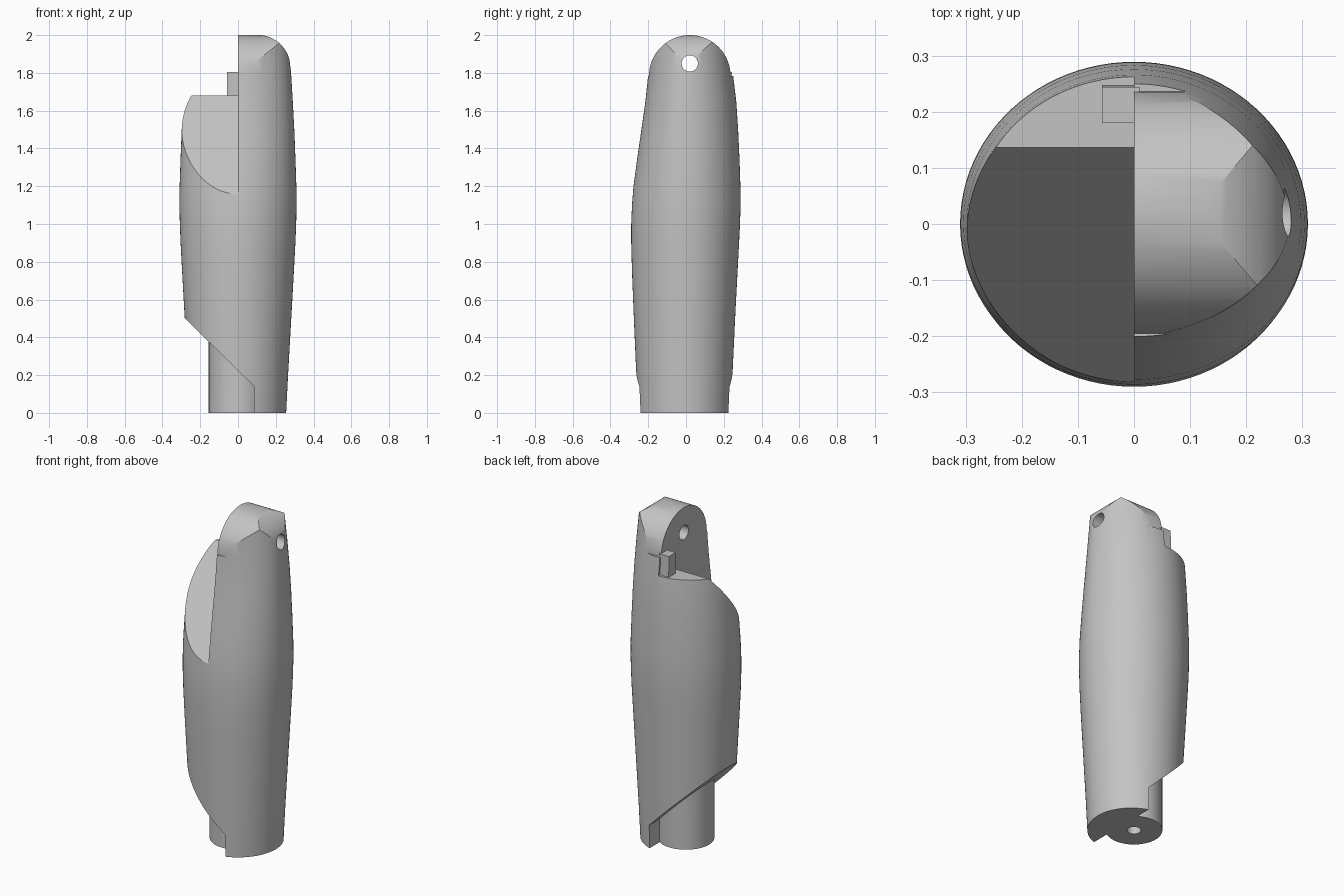
import bpy, bmesh
from math import sin, cos, pi, radians

if "Cube" in bpy.data.objects:
    bpy.data.objects.remove(bpy.data.objects["Cube"])

grey = bpy.data.materials.new("plain grey")
grey.use_nodes = True
grey.diffuse_color = (0.55, 0.55, 0.55, 1)
grey.node_tree.nodes["Principled BSDF"].inputs["Base Color"].default_value = (0.55, 0.55, 0.55, 1)


def loft(name, rings):
    """Closed solid through a list of equal-sized rings of points."""
    bm = bmesh.new()
    loops = [[bm.verts.new(p) for p in ring] for ring in rings]
    n = len(loops[0])
    for low, high in zip(loops, loops[1:]):
        for i in range(n):
            j = (i + 1) % n
            bm.faces.new((low[i], low[j], high[j], high[i]))
    bm.faces.new(loops[0][::-1])
    bm.faces.new(loops[-1])
    bmesh.ops.recalc_face_normals(bm, faces=bm.faces)
    mesh = bpy.data.meshes.new(name)
    bm.to_mesh(mesh)
    bm.free()
    mesh.materials.append(grey)
    ob = bpy.data.objects.new(name, mesh)
    bpy.context.collection.objects.link(ob)
    return ob


def prism_x(name, pts, x0, x1):
    return loft(name, [[(x, y, z) for y, z in pts] for x in (x0, x1)])


def prism_y(name, pts, y0, y1):
    return loft(name, [[(x, y, z) for x, z in pts] for y in (y0, y1)])


def circle(cu, cv, r, n=48):
    return [(cu + r * cos(2 * pi * i / n), cv + r * sin(2 * pi * i / n)) for i in range(n)]


def boolean(target, tool, operation):
    bpy.context.view_layer.objects.active = target
    mod = target.modifiers.new(operation, "BOOLEAN")
    mod.operation = operation
    mod.solver = "EXACT"
    mod.object = tool
    bpy.ops.object.modifier_apply(modifier=mod.name)
    bpy.data.objects.remove(tool)


# Swelling body: height, half width, front depth, back depth
sections = [
    (0.0, .255, .255, .238), (0.2, .265, .263, .246), (0.5, .282, .276, .26),
    (0.75, .296, .286, .273), (0.9, .304, .29, .281), (1.0, .308, .29, .286),
    (1.1, .31, .286, .289), (1.2, .309, .278, .288), (1.35, .304, .258, .283),
    (1.5, .298, .236, .276), (1.65, .29, .215, .266), (1.8, .281, .199, .248),
    (1.92, .272, .19, .232), (2.05, .262, .182, .215)]
steps = [2 * pi * i / 96 for i in range(96)]
body = loft("handle_body", [
    [(a * cos(t), (back if sin(t) > 0 else front) * sin(t), z) for t in steps]
    for z, a, front, back in sections])

# Side outline: sloping lower cut and rounded upper end
end_curve = [(.1 + .177 * cos(t), 1.83 + .172 * sin(t))
             for t in [pi / 2 * i / 20 for i in range(21)]]
outline = [(.085, -.1), (.5, -.1), (.5, 1.83)] + end_curve + [
    (-.5, 2.002), (-.5, .717), (.085, .14)]
boolean(body, prism_y("outline_tool", outline, -.6, .6), "INTERSECT")

# Arched crown running across the top
arch = [(.02 + .216 * cos(pi * i / 48), 1.784 + .216 * sin(pi * i / 48)) for i in range(49)]
crown = [(-.6, -.2), (.6, -.2), (.6, 1.784)] + arch + [(-.6, 1.784)]
boolean(body, prism_x("crown_tool", crown, -.6, .6), "INTERSECT")

# Half lap: sloping face, rear ledge and upright wall
lap = [(-.5, .885), (.136, 1.68), (.5, 1.68), (.5, 2.3), (-.5, 2.3)]
boolean(body, prism_x("lap_tool", lap, -.6, 0), "DIFFERENCE")

# Lower dowel joined to the body
dowel = loft("dowel", [[(x, y, z) for x, y in circle(0, 0, .155, 64)] for z in (0, .6)])
boolean(body, dowel, "UNION")

# Cross hole near the top and bore in the foot
boolean(body, prism_x("cross_hole_tool", circle(.02, 1.85, .043), -.2, .5), "DIFFERENCE")
bore = loft("bore_tool", [[(x, y, z) for x, y in circle(0, 0, .038)] for z in (-.1, .3)])
boolean(body, bore, "DIFFERENCE")

# Small locating peg on the ledge
peg = [(.18, 1.66), (.247, 1.66), (.244, 1.805), (.18, 1.805)]
prism_x("locating_peg", peg, -.057, .01)

bpy.ops.object.select_all(action="DESELECT")
body.select_set(True)
bpy.context.view_layer.objects.active = body
bpy.ops.object.shade_smooth_by_angle(angle=radians(25))
